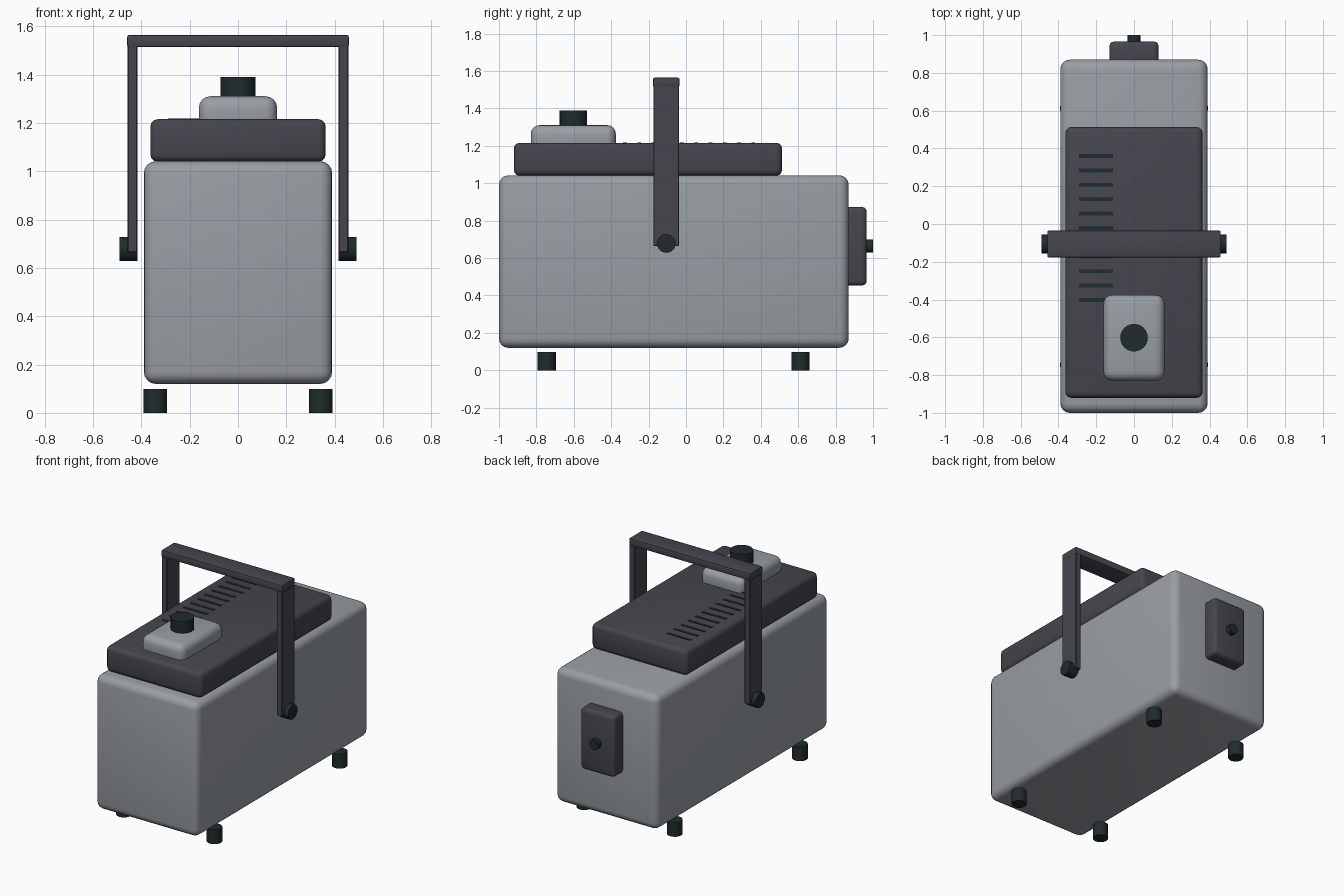
import bpy, math

if "Cube" in bpy.data.objects:
    bpy.data.objects.remove(bpy.data.objects["Cube"])


def material(name, rgb):
    m = bpy.data.materials.new(name)
    m.diffuse_color = (*rgb, 1)
    m.use_nodes = True
    m.node_tree.nodes["Principled BSDF"].inputs["Base Color"].default_value = m.diffuse_color
    return m


GREY = material("light grey shell", (0.32, 0.345, 0.375))
DARK = material("charcoal trim", (0.062, 0.060, 0.076))
BLACK = material("dark green rubber", (0.014, 0.025, 0.025))


def finish(obj, name, mat, bevel, segments):
    obj.name = name
    obj.data.materials.append(mat)
    if bevel:
        mod = obj.modifiers.new("rounded edges", 'BEVEL')
        mod.width = bevel
        mod.segments = segments
        mod.limit_method = 'ANGLE'
        bpy.ops.object.modifier_apply(modifier=mod.name)
    bpy.ops.object.shade_smooth_by_angle(angle=math.radians(35))
    return obj


def box(name, x, y, z, mat, bevel=0, segments=3):
    """Box from (min, max) ranges on each axis."""
    ranges = (x, y, z)
    bpy.ops.mesh.primitive_cube_add(size=1, location=[(a + b) / 2 for a, b in ranges])
    obj = bpy.context.object
    obj.scale = [b - a for a, b in ranges]
    bpy.ops.object.transform_apply(location=False, rotation=False, scale=True)
    return finish(obj, name, mat, bevel, segments)


def cylinder(name, centre, radius, length, mat, rot=(0, 0, 0)):
    bpy.ops.mesh.primitive_cylinder_add(vertices=24, radius=radius, depth=length,
                                        location=centre, rotation=rot)
    return finish(bpy.context.object, name, mat, 0, 1)


# Main housing and raised lid
box("housing", (-0.39, 0.39), (-1.0, 0.87), (0.12, 1.042), GREY, 0.05, 4)
box("lid", (-0.363, 0.363), (-0.92, 0.513), (1.04, 1.216), DARK, 0.03)

# Filler block with knob
box("filler_block", (-0.162, 0.162), (-0.83, -0.375), (1.16, 1.311), GREY, 0.048, 4)
cylinder("filler_knob", (0, -0.602, 1.335), 0.073, 0.11, BLACK)

# Row of vent slots on the lid
for i in range(11):
    y = 0.36 - i * 0.0762
    box(f"vent_slot_{i + 1}", (-0.29, -0.11), (y - 0.01, y + 0.01), (1.212, 1.219), BLACK)

# Carrying handle: crossbar, two arms and their pivots
box("handle_crossbar", (-0.459, 0.459), (-0.177, -0.035), (1.515, 1.564), DARK, 0.008, 2)
for side, s in (("left", -1), ("right", 1)):
    x = sorted((s * 0.416, s * 0.458))
    box(f"handle_arm_{side}", x, (-0.175, -0.037), (0.664, 1.52), DARK, 0.004, 1)
    cylinder(f"handle_pivot_{side}", (s * 0.4535, -0.105, 0.678), 0.05, 0.073, BLACK,
             (0, math.pi / 2, 0))

# Rear panel with button
box("rear_panel", (-0.13, 0.13), (0.84, 0.966), (0.453, 0.873), DARK, 0.025)
cylinder("rear_button", (0, 0.965, 0.664), 0.035, 0.07, BLACK, (math.pi / 2, 0, 0))

# Four feet
for side, x in (("left", -0.343), ("right", 0.343)):
    for end, y in (("front", -0.745), ("rear", 0.612)):
        cylinder(f"foot_{end}_{side}", (x, y, 0.049), 0.049, 0.098, BLACK)
